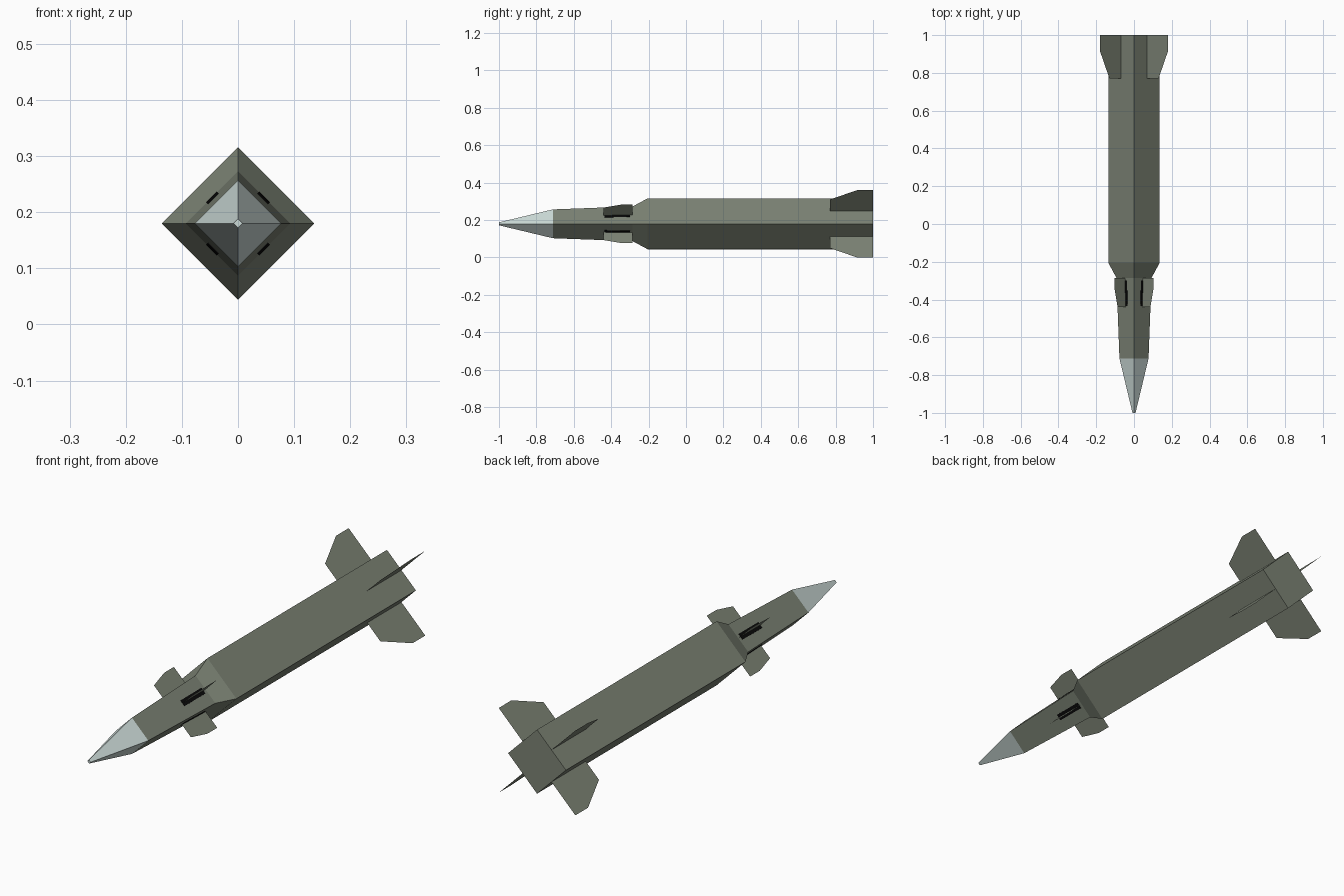
import bpy

if "Cube" in bpy.data.objects:
    bpy.data.objects.remove(bpy.data.objects["Cube"])

CZ = 0.18  # height of the centre axis


def material(name, rgb):
    m = bpy.data.materials.new(name)
    m.diffuse_color = (*rgb, 1)
    m.use_nodes = True
    m.node_tree.nodes["Principled BSDF"].inputs["Base Color"].default_value = m.diffuse_color
    return m


OLIVE = material("olive grey", (0.20, 0.225, 0.175))
SILVER = material("pale silver", (0.60, 0.70, 0.68))
BLACK = material("black", (0.003, 0.003, 0.003))


def make(name, verts, faces, *mats):
    me = bpy.data.meshes.new(name)
    me.from_pydata(verts, [], faces)
    for m in mats:
        me.materials.append(m)
    ob = bpy.data.objects.new(name, me)
    bpy.context.collection.objects.link(ob)
    return ob


def loft(name, profile, *mats, front=False, back=False):
    """Four-sided diamond section swept along y through (y, radius) stations."""
    verts, faces = [], []
    for y, r in profile:
        verts += [(r, y, CZ), (0, y, CZ + r), (-r, y, CZ), (0, y, CZ - r)]
    for k in range(len(profile) - 1):
        for i in range(4):
            a, b = 4 * k + i, 4 * k + (i + 1) % 4
            faces.append((a, b, b + 4, a + 4))
    if front:
        faces.append((3, 2, 1, 0))
    if back:
        n = len(verts)
        faces.append((n - 4, n - 3, n - 2, n - 1))
    return make(name, verts, faces, *mats)


# Nose cone and body, with the rear end face black
loft("nose_cone", [(-1, 0.008), (-0.712, 0.077)], SILVER, front=True)
body = loft("body", [(-0.712, 0.077), (-0.285, 0.093), (-0.205, 0.136), (1, 0.136)],
            OLIVE, BLACK, back=True)
for p in body.data.polygons:
    if p.normal.y > 0.9:
        p.material_index = 1

# Outlines as (y, sideways and vertical offset); the fins are thin sheets
TAIL = [(0.77, 0.068), (0.77, 0.13), (0.915, 0.18), (1.0, 0.18), (1.0, 0.068)]
CANARD = [(-0.44, 0.043), (-0.44, 0.087), (-0.35, 0.102), (-0.285, 0.102), (-0.285, 0.046)]

for sx, sz, side in ((1, 1, "upper_right"), (-1, 1, "upper_left"),
                     (-1, -1, "lower_left"), (1, -1, "lower_right")):
    for part, outline in (("tail_fin", TAIL), ("front_fin", CANARD)):
        make(f"{part}_{side}", [(sx * a, y, CZ + sz * a) for y, a in outline],
             [tuple(range(len(outline)))], OLIVE)

    # Black fin mount, a thin plate lying on the tapering body face
    w, verts = 0.0095, []
    for y, a in ((-0.435, 0.0437), (-0.3, 0.0463)):
        for lift in (-0.002, 0.0013):
            for s in (-1, 1):
                verts.append((sx * (a + lift + s * w), y, CZ + sz * (a + lift - s * w)))
    faces = [(0, 1, 3, 2), (4, 6, 7, 5), (2, 3, 7, 6), (0, 4, 5, 1), (0, 2, 6, 4), (1, 5, 7, 3)]
    if sx * sz < 0:  # keep the mirrored plates facing outwards
        faces = [f[::-1] for f in faces]
    make(f"fin_mount_{side}", verts, faces, BLACK)
